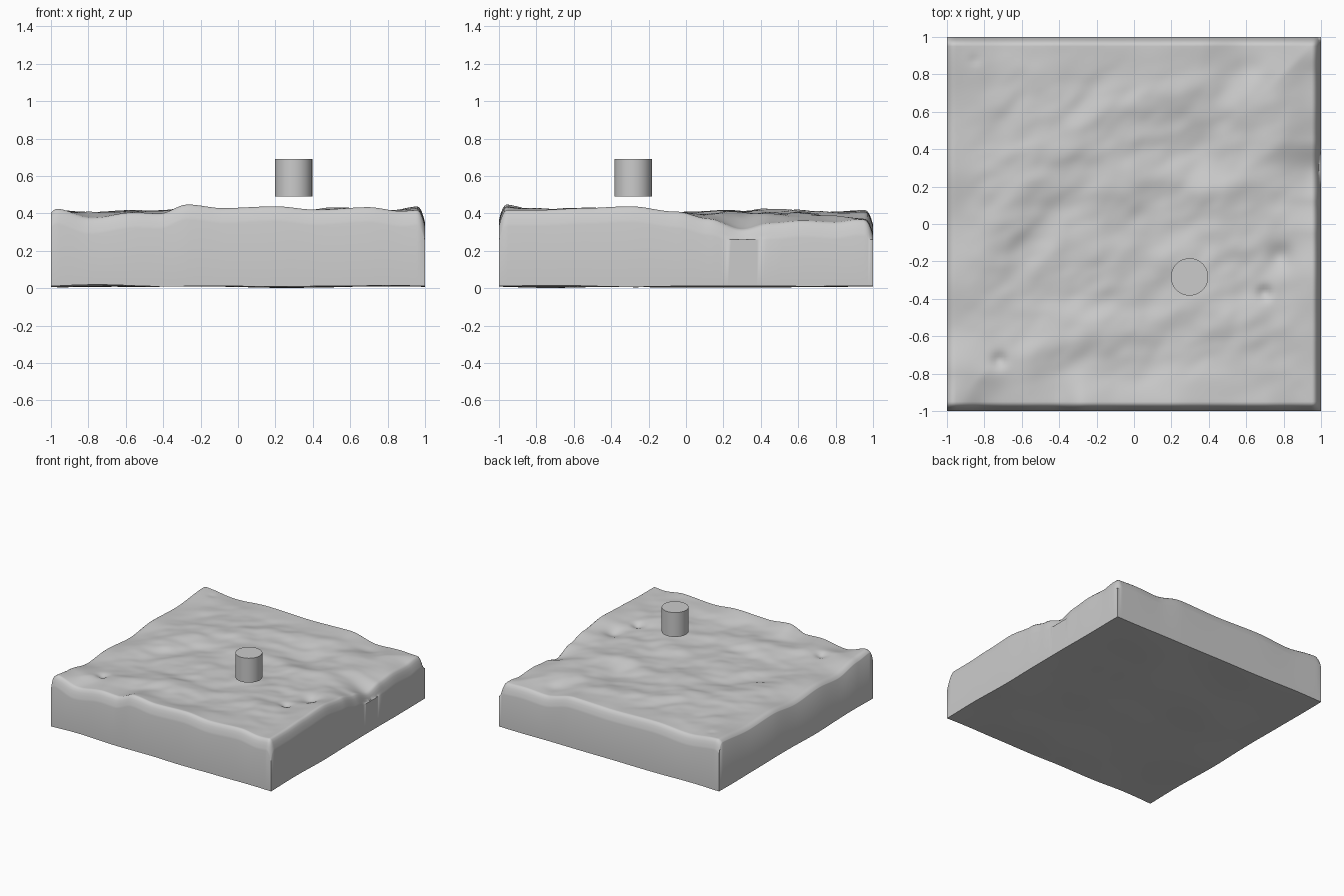
import bpy, bmesh, math
from mathutils import Vector, noise

if "Cube" in bpy.data.objects:
    bpy.data.objects.remove(bpy.data.objects["Cube"])

grey = bpy.data.materials.new("stone_grey")
grey.diffuse_color = (0.6, 0.6, 0.6, 1)
grey.use_nodes = True
grey.node_tree.nodes["Principled BSDF"].inputs["Base Color"].default_value = grey.diffuse_color

# Measured rim heights: (position along edge, z)
FRONT = [(-1, .43), (-.8, .37), (-.55, .405), (-.42, .40), (-.27, .45), (-.08, .43),
         (.2, .44), (.42, .42), (.7, .435), (.88, .41), (1, .42)]
RIGHT = [(-1, .42), (-.8, .42), (-.55, .43), (-.3, .44), (-.05, .41), (.12, .37),
         (.3, .31), (.45, .345), (.62, .36), (.8, .35), (.93, .37), (1, .36)]
BACK = [(-1, .42), (-.7, .39), (-.4, .41), (0, .40), (.35, .41), (.6, .36), (.8, .37), (1, .36)]
LEFT = [(-1, .43), (-.8, .41), (-.55, .37), (-.3, .39), (0, .37), (.3, .40), (.6, .39), (1, .42)]

# Local pits and swells: (x, y, radius, height)
SPOTS = [(.79, -.17, .07, -.05), (.70, -.37, .04, -.03), (-.72, -.73, .04, -.03),
         (-.85, .88, .03, -.02), (.62, .84, .10, -.03), (.35, .42, .13, -.025),
         (-.25, -.38, .16, -.02), (-.2, -.6, .15, .02), (.5, -.6, .2, .015),
         (-.2, .3, .2, .015), (.6, .5, .15, .015), (-.8, -.1, .15, .012)]


def profile(pts, t):
    for (a, za), (b, zb) in zip(pts, pts[1:]):
        if t <= b:
            s = (t - a) / (b - a)
            return za + (zb - za) * s * s * (3 - 2 * s)
    return pts[-1][1]


def height(x, y):
    # Rolling ground
    p = Vector((x * 2.4 + 3, y * 2.9 - x * 0.8 + 7, 1.7))
    z = 0.402 + 0.027 * noise.noise(p) + 0.013 * noise.noise(p * 2.3) + 0.004 * noise.noise(p * 4.5)
    for sx, sy, r, h in SPOTS:
        z += h * math.exp(-((x - sx) ** 2 + (y - sy) ** 2) / (r * r))
    # Pull towards the rim heights near each side
    dist = [1 + y, 1 - x, 1 - y, 1 + x]
    rims = [profile(FRONT, x), profile(RIGHT, y), profile(BACK, x), profile(LEFT, y)]
    w = [math.exp(-(d / 0.2) ** 2) / (d + 0.02) for d in dist]
    total = sum(w)
    k = math.exp(-(min(dist) / 0.2) ** 2)
    z += k * (sum(a * b for a, b in zip(w, rims)) / total - z)
    # Worn, rounded upper edges
    for d, drop in zip(dist, (.085, .09, .08, .025)):
        z -= drop * max(0, 1 - d / 0.045) ** 2.2
    return min(max(z, 0.26), 0.455)


def underside(x, y):
    return 0.011 + 0.011 * noise.noise(Vector((x * 2, y * 2, 9)))


# Terrain slab: top and bottom grids joined by walls
edge = [0, .004, .01, .018, .028, .04]
N = 110
axis = [-1 + e for e in edge] + [-.95 + 1.9 * i / N for i in range(N + 1)] + [1 - e for e in reversed(edge)]
n = len(axis)
bm = bmesh.new()
top = [[bm.verts.new((x, y, height(x, y))) for y in axis] for x in axis]
bot = [[bm.verts.new((x, y, underside(x, y))) for y in axis] for x in axis]
for i in range(n - 1):
    for j in range(n - 1):
        bm.faces.new((top[i][j], top[i + 1][j], top[i + 1][j + 1], top[i][j + 1]))
        bm.faces.new((bot[i][j], bot[i][j + 1], bot[i + 1][j + 1], bot[i + 1][j]))
loop = ([(i, 0) for i in range(n - 1)] + [(n - 1, j) for j in range(n - 1)]
        + [(i, n - 1) for i in range(n - 1, 0, -1)] + [(0, j) for j in range(n - 1, 0, -1)])
for (a, b), (c, d) in zip(loop, loop[1:] + loop[:1]):
    bm.faces.new((bot[a][b], bot[c][d], top[c][d], top[a][b]))
mesh = bpy.data.meshes.new("terrain_slab")
bm.to_mesh(mesh)
bm.free()
slab = bpy.data.objects.new("terrain_slab", mesh)
bpy.context.collection.objects.link(slab)

# Floating cylinder above the ground
bpy.ops.mesh.primitive_cylinder_add(vertices=48, radius=0.1, depth=0.2, location=(0.297, -0.283, 0.59))
marker = bpy.context.object
marker.name = "floating_cylinder"

for ob, angle in ((slab, 60), (marker, 30)):
    ob.data.materials.append(grey)
    bpy.ops.object.select_all(action='DESELECT')
    ob.select_set(True)
    bpy.context.view_layer.objects.active = ob
    bpy.ops.object.shade_smooth_by_angle(angle=math.radians(angle))
